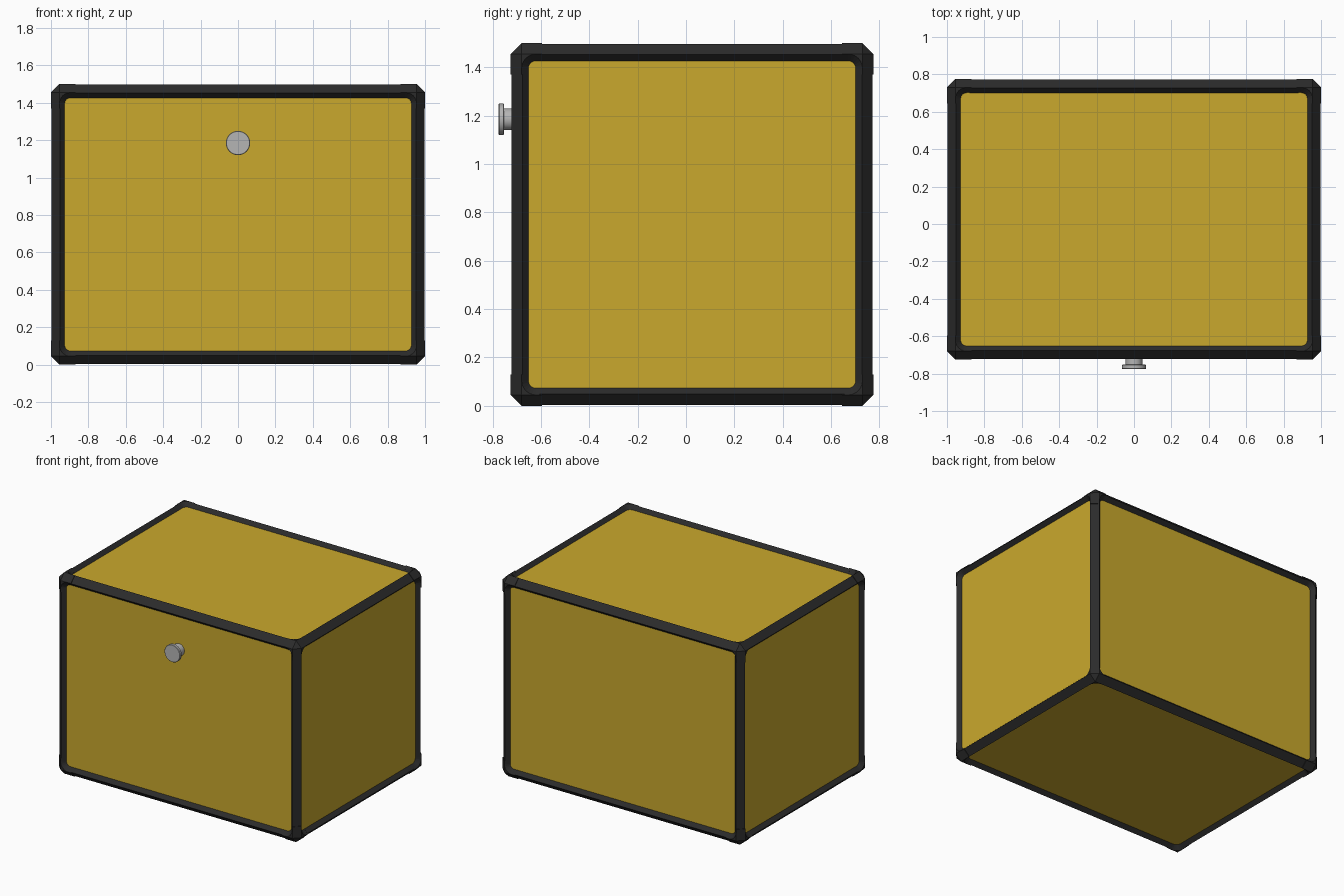
import bpy, bmesh, math
from itertools import product
from mathutils import Vector

if "Cube" in bpy.data.objects:
    bpy.data.objects.remove(bpy.data.objects["Cube"])

HALF = Vector((1.0, 0.75, 0.75))       # half size of the framed box
CENTRE = Vector((0, 0.025, 0.75))
CHAMFER, LIP, DEPTH, ARM = 0.045, 0.075, 0.032, 0.13
GAP = 0.003                            # bars sit slightly inside the corners


def material(name, rgb):
    m = bpy.data.materials.new(name)
    m.use_nodes = True
    m.diffuse_color = (*rgb, 1)
    m.node_tree.nodes["Principled BSDF"].inputs["Base Color"].default_value = (*rgb, 1)
    return m


YELLOW = material("yellow_panel", (0.59, 0.395, 0.026))
BLACK = material("black_frame", (0.024, 0.024, 0.024))
STEEL = material("grey_metal", (0.46, 0.46, 0.46))


def finish(bm, name, mat):
    bmesh.ops.remove_doubles(bm, verts=bm.verts, dist=0.0001)
    bmesh.ops.holes_fill(bm, edges=bm.edges, sides=0)
    bmesh.ops.recalc_face_normals(bm, faces=bm.faces)
    mesh = bpy.data.meshes.new(name)
    bm.to_mesh(mesh)
    bm.free()
    mesh.materials.append(mat)
    ob = bpy.data.objects.new(name, mesh)
    bpy.context.collection.objects.link(ob)
    return ob


def face(bm, points):
    bm.faces.new([bm.verts.new(p) for p in points])


def place(inset, signs):
    """Turn distances inward from a box corner into a position."""
    return CENTRE + Vector([s * (h - d) for s, h, d in zip(signs, HALF, inset)])


def side_name(signs):
    words = (("right", "", "left"), ("front", "", "back"), ("bottom", "", "top"))
    return "_".join(w[s + 1] for w, s in zip(words, signs) if s)


# Recessed body panels
bm = bmesh.new()
bmesh.ops.create_cube(bm, size=1)
for v in bm.verts:
    v.co = CENTRE + Vector([c * 2 * (h - 0.03) for c, h in zip(v.co, HALF)])
finish(bm, "body_panels", YELLOW)

# Edge bars: chamfer outside, sloping lip down to each panel
PROFILE = [(0, CHAMFER), (CHAMFER, 0), (LIP, DEPTH), (LIP, LIP), (DEPTH, LIP)]
for axis in range(3):
    b, c = (axis + 1) % 3, (axis + 2) % 3
    for sb, sc in product((-1, 1), repeat=2):
        signs = [0, 0, 0]
        signs[b], signs[c] = sb, sc
        bm = bmesh.new()
        rings = []
        for end in (-1, 1):
            ends = list(signs)
            ends[axis] = end
            ring = []
            for p, q in PROFILE:
                inset = [0, 0, 0]
                inset[axis], inset[b], inset[c] = ARM - 0.01, p + GAP, q + GAP
                ring.append(bm.verts.new(place(inset, ends)))
            rings.append(ring)
        lo, hi = rings
        bm.faces.new(lo)
        bm.faces.new(hi)
        for i in range(len(lo)):
            j = (i + 1) % len(lo)
            bm.faces.new((lo[i], lo[j], hi[j], hi[i]))
        finish(bm, side_name(signs) + "_bar", BLACK)


def lip_path(radius):
    """Rounded inside corner with straight arms, in face coordinates."""
    mid = 0.105
    arc = [math.radians(a) for a in range(180, 271, 15)]
    path = [(mid + radius * math.cos(a), mid + radius * math.sin(a)) for a in arc]
    return [(mid - radius, ARM)] + path + [(ARM, mid - radius)]


# Corner caps: three flat faces, three chamfers, one corner triangle
for signs in product((-1, 1), repeat=3):
    bm = bmesh.new()

    def pt(k, u, v, d):
        inset = [0, 0, 0]
        inset[k], inset[(k + 1) % 3], inset[(k + 2) % 3] = d, u, v
        return place(inset, signs)

    outer, inner = lip_path(0.06), lip_path(0.03)
    C = CHAMFER
    face(bm, [pt(k, C, C, 0) for k in range(3)])
    for k in range(3):
        n = (k + 1) % 3
        for i in range(len(outer) - 1):
            o1, o2, i1, i2 = outer[i], outer[i + 1], inner[i], inner[i + 1]
            if 0 < i < len(outer) - 2:
                face(bm, [pt(k, C, C, 0), pt(k, *o1, 0), pt(k, *o2, 0)])
            face(bm, [pt(k, *o1, 0), pt(k, *o2, 0), pt(k, *i2, DEPTH), pt(k, *i1, DEPTH)])
        # chamfer shared with the next face, split where the lip starts to curve
        a = [pt(k, C, t, 0) for t in (C, 0.105, ARM)]
        e = [pt(n, t, C, 0) for t in (ARM, 0.105, C)]
        face(bm, a + e)
        face(bm, [a[2], e[0], pt(n, ARM, LIP, DEPTH), pt(k, LIP, ARM, DEPTH)])
    finish(bm, side_name(signs) + "_corner", BLACK)


# Front knob: stem and flat round cap
def disc(name, radius, y_front, y_back, bevel):
    bpy.ops.mesh.primitive_cylinder_add(
        vertices=32, radius=radius, depth=y_back - y_front,
        location=(0, (y_front + y_back) / 2, 1.185), rotation=(math.pi / 2, 0, 0))
    ob = bpy.context.object
    ob.name = name
    ob.data.materials.append(STEEL)
    bpy.ops.object.shade_smooth_by_angle(angle=math.radians(30))
    if bevel:
        mod = ob.modifiers.new("edge", "BEVEL")
        mod.width, mod.segments = bevel, 1


disc("knob_stem", 0.045, -0.755, -0.68, 0)
disc("knob_cap", 0.065, -0.775, -0.752, 0.003)
